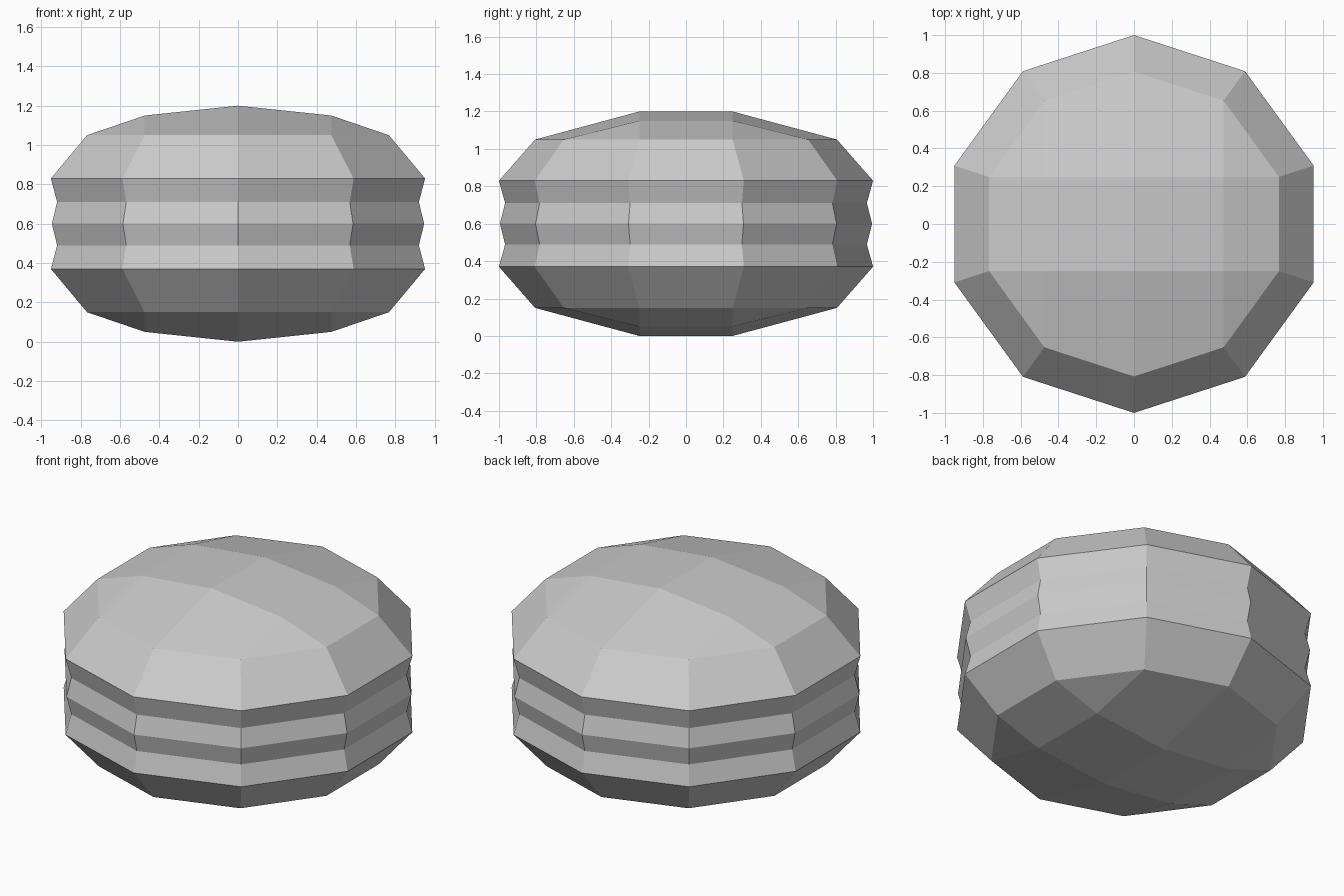
import bpy, bmesh
from math import sin, cos, radians

cube = bpy.data.objects.get("Cube")
if cube:
    bpy.data.objects.remove(cube)

SIDES = 10
# Radius and height of each ring, bottom to top
PROFILE = [(0.807, 0.15), (1, 0.37), (0.967, 0.49), (0.995, 0.6),
           (0.967, 0.71), (1, 0.83), (0.807, 1.05)]

grey = bpy.data.materials.new("light grey")
grey.use_nodes = True
color = (0.6, 0.6, 0.6, 1)
grey.diffuse_color = color
grey.node_tree.nodes["Principled BSDF"].inputs["Base Color"].default_value = color

bm = bmesh.new()


def ring(radius, z):
    angles = [radians(90 + 360 * i / SIDES) for i in range(SIDES)]
    return [bm.verts.new((radius * cos(a), radius * sin(a), z)) for a in angles]


def strip(row_a, row_b):
    """Join two rows with faces; shared end points give triangles."""
    for i in range(len(row_a) - 1):
        corners = [row_a[i], row_a[i + 1], row_b[i + 1], row_b[i]]
        bm.faces.new(list(dict.fromkeys(corners)))


def cap(rim, rise):
    """Close a rim with a shallow gridded dome."""
    front = rim[3:8]
    back = [rim[i] for i in (2, 1, 0, 9, 8)]

    def inner(arc):
        left, right = arc[0], arc[-1]
        middle = [bm.verts.new((arc[i].co.x, left.co.y, left.co.z + rise * k))
                  for i, k in ((1, 2), (2, 3), (3, 2))]
        return [left, *middle, right]

    rows = [front, inner(front), inner(back), back]
    for a, b in zip(rows, rows[1:]):
        strip(a, b)


# Ribbed wall
rings = [ring(r, z) for r, z in PROFILE]
for low, high in zip(rings, rings[1:]):
    strip(low + low[:1], high + high[:1])

# Bottom and top domes
cap(rings[0], -0.05)
cap(rings[-1], 0.05)

bmesh.ops.recalc_face_normals(bm, faces=bm.faces[:])
mesh = bpy.data.meshes.new("ribbed_shell")
bm.to_mesh(mesh)
bm.free()
mesh.materials.append(grey)
shell = bpy.data.objects.new("ribbed_shell", mesh)
bpy.context.collection.objects.link(shell)
